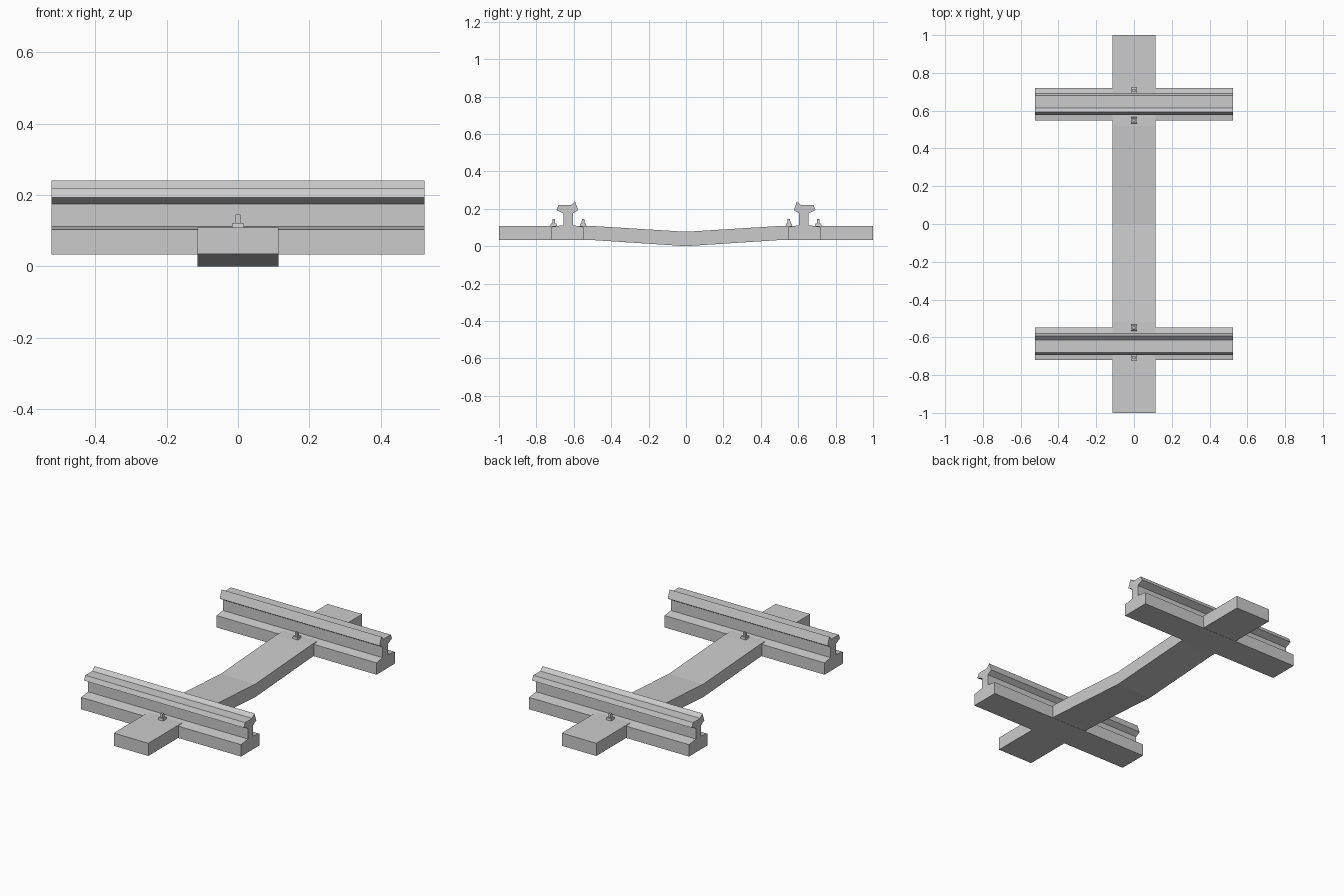
import bpy, bmesh

if "Cube" in bpy.data.objects:
    bpy.data.objects.remove(bpy.data.objects["Cube"])


def extrude_profile(name, profile, half_x):
    """Closed (y, z) outline extruded along x, centred on x = 0."""
    bm = bmesh.new()
    face = bm.faces.new([bm.verts.new((-half_x, y, z)) for y, z in profile])
    ext = bmesh.ops.extrude_face_region(bm, geom=[face])
    verts = [v for v in ext["geom"] if isinstance(v, bmesh.types.BMVert)]
    bmesh.ops.translate(bm, verts=verts, vec=(2 * half_x, 0, 0))
    bmesh.ops.recalc_face_normals(bm, faces=bm.faces)
    mesh = bpy.data.meshes.new(name)
    bm.to_mesh(mesh)
    bm.free()
    obj = bpy.data.objects.new(name, mesh)
    bpy.context.collection.objects.link(obj)
    return obj


def square_prism(name, x, y, z0, z1, bottom, top):
    """Four-sided block tapering from bottom width to top width."""
    r = 0.5 ** 0.5
    bpy.ops.mesh.primitive_cone_add(vertices=4, radius1=bottom * r, radius2=top * r,
                                    depth=z1 - z0, location=(x, y, (z0 + z1) / 2),
                                    rotation=(0, 0, 0.7853982))
    bpy.context.object.name = name


# Sleeper, dipping towards the middle
extrude_profile("sleeper", [
    (-1, 0.034), (-0.52, 0.034), (0, 0.003), (0.52, 0.034), (1, 0.034),
    (1, 0.109), (0.52, 0.109), (0, 0.077), (-0.52, 0.109), (-1, 0.109)], 0.113)

# Rail outline: thick foot, web, head with raised inner lip
rail = [(0.548, 0.033), (0.719, 0.033), (0.719, 0.103), (0.655, 0.112),
        (0.655, 0.175), (0.693, 0.193), (0.681, 0.219), (0.615, 0.219),
        (0.594, 0.240), (0.576, 0.193), (0.605, 0.175), (0.605, 0.112),
        (0.548, 0.103)]

for side, label in ((-1, "front"), (1, "back")):
    extrude_profile(label + "_rail", [(side * y, z) for y, z in rail], 0.523)
    # Clamping bolts on both edges of the foot
    for y, edge in ((0.550, "inner"), (0.707, "outer")):
        square_prism(f"{label}_{edge}_nut", 0, side * y, 0.102, 0.122, 0.036, 0.030)
        square_prism(f"{label}_{edge}_stud", 0, side * y, 0.120, 0.145, 0.016, 0.014)

# Lowest point sits on the ground
for obj in bpy.data.objects:
    if obj.name == "sleeper":
        for v in obj.data.vertices:
            if v.co.z < 0.01:
                v.co.z = 0.0
